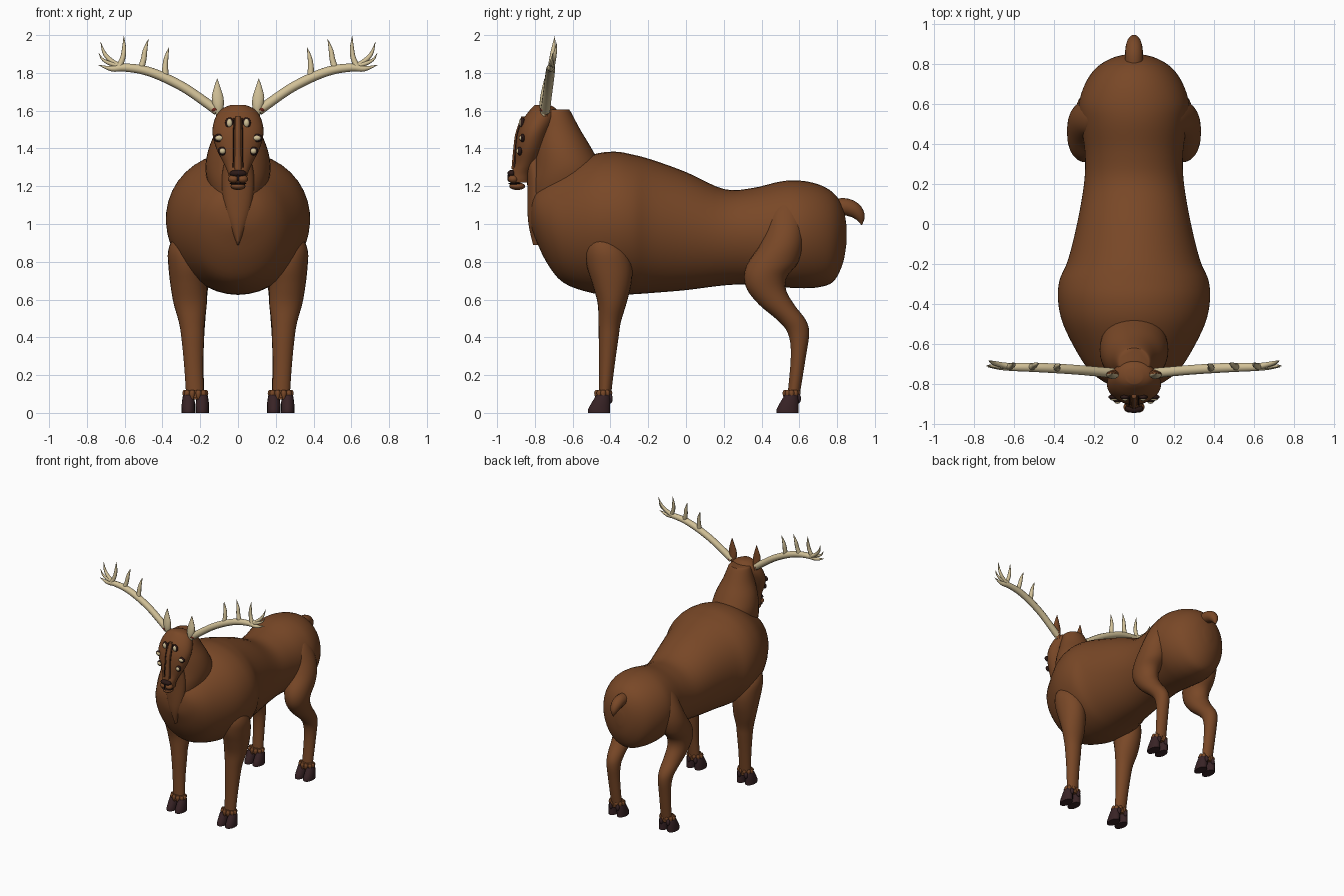
import bpy, bmesh, math
from mathutils import Vector

if "Cube" in bpy.data.objects:
    bpy.data.objects.remove(bpy.data.objects["Cube"])


def material(name, col):
    m = bpy.data.materials.new(name)
    m.use_nodes = True
    m.diffuse_color = (*col, 1)
    m.node_tree.nodes["Principled BSDF"].inputs["Base Color"].default_value = (*col, 1)
    return m


FUR = material("brown fur", (0.190, 0.064, 0.020))
CREAM = material("cream", (0.64, 0.53, 0.31))
HOOF = material("dark hoof", (0.040, 0.017, 0.019))
DARK = material("dark face marking", (0.025, 0.010, 0.008))
RED = material("dark red", (0.16, 0.022, 0.012))


def smooth_rings(rings, sub):
    """Catmull-Rom interpolation of rows of numbers."""
    out = []
    for i in range(len(rings) - 1):
        q = [rings[max(0, min(len(rings) - 1, i + k))] for k in (-1, 0, 1, 2)]
        for s in range(sub):
            t = s / sub
            out.append([0.5 * (2 * b + (c - a) * t + (2 * a - 5 * b + 4 * c - d) * t * t
                               + (3 * b - a - 3 * c + d) * t ** 3) for a, b, c, d in zip(*q)])
    return out + [list(rings[-1])]


def add_loft(bm, sections, n, egg=0.0):
    """Skin a list of (centre, u, v) ellipses and close the ends."""
    rows = []
    for c, u, v in sections:
        row = []
        for k in range(n):
            a = 2 * math.pi * k / n
            row.append(bm.verts.new(c + u * math.cos(a) * (1 + egg * math.sin(a)) + v * math.sin(a)))
        rows.append(row)
    for r, s in zip(rows, rows[1:]):
        for k in range(n):
            bm.faces.new((r[k], r[(k + 1) % n], s[(k + 1) % n], s[k]))
    bm.faces.new(rows[0])
    bm.faces.new(rows[-1])


def finish(name, bm, mats, mirror=False):
    bmesh.ops.recalc_face_normals(bm, faces=bm.faces)
    me = bpy.data.meshes.new(name)
    bm.to_mesh(me)
    bm.free()
    ob = bpy.data.objects.new(name, me)
    bpy.context.collection.objects.link(ob)
    for m in mats:
        me.materials.append(m)
    if mirror:
        ob.modifiers.new("Mirror", "MIRROR").use_mirror_merge = False
    bpy.ops.object.select_all(action="DESELECT")
    ob.select_set(True)
    bpy.context.view_layer.objects.active = ob
    bpy.ops.object.shade_smooth_by_angle(angle=math.radians(45))
    return ob


def upright(bm, rings, n=24, sub=4):
    """Rows are (z, front y, back y, centre x, half width)."""
    add_loft(bm, [(Vector((x, (f + b) / 2, z)), Vector((max(w, .001), 0, 0)),
                   Vector((0, max((b - f) / 2, .001), 0)))
                  for z, f, b, x, w in smooth_rings(rings, sub)], n)


def stack(name, rings, mat=FUR, mirror=False, n=24, sub=4):
    bm = bmesh.new()
    upright(bm, rings, n, sub)
    return finish(name, bm, [mat], mirror)


def tube(bm, rings, n=10, sub=4, side=Vector((0, 1, 0))):
    """Rows are (x, y, z, radius), swept along the path."""
    rows = smooth_rings(rings, sub)
    pts = [Vector(r[:3]) for r in rows]
    out = []
    for i, r in enumerate(rows):
        t = (pts[min(i + 1, len(pts) - 1)] - pts[max(i - 1, 0)]).normalized()
        u = side.cross(t).normalized()
        rad = max(r[3], .001)
        out.append((pts[i], u * rad, t.cross(u) * rad))
    add_loft(bm, out, n)


def blobs(name, items, mat, mirror=False):
    """Ellipsoids given as (x, y, z, rx, ry, rz)."""
    bm = bmesh.new()
    for x, y, z, *r in items:
        new = bmesh.ops.create_uvsphere(bm, u_segments=16, v_segments=10, radius=1)["verts"]
        bmesh.ops.scale(bm, vec=r, verts=new)
        bmesh.ops.translate(bm, vec=(x, y, z), verts=new)
    return finish(name, bm, [mat], mirror)


# Torso: rows are (y, top z, bottom z, half width)
torso = [(-.825, 1.10, 1.0, .03), (-.80, 1.17, .93, .13), (-.74, 1.23, .80, .215),
         (-.65, 1.29, .69, .28), (-.5, 1.365, .635, .355), (-.38, 1.383, .625, .38),
         (-.28, 1.367, .628, .372), (-.18, 1.34, .635, .33), (0, 1.275, .65, .285),
         (.2, 1.185, .675, .25), (.35, 1.19, .68, .245), (.5, 1.225, .667, .265),
         (.6, 1.23, .66, .275), (.7, 1.21, .665, .245), (.78, 1.165, .695, .19),
         (.83, 1.09, .79, .11), (.85, .99, .9, .03)]
bm = bmesh.new()
add_loft(bm, [(Vector((0, y, (t + b) / 2)), Vector((w, 0, 0)), Vector((0, 0, (t - b) / 2)))
              for y, t, b, w in smooth_rings(torso, 4)], 40, egg=.06)
finish("torso", bm, [FUR])

# Neck and throat
stack("neck", [(1.607, -.75, -.62, 0, .075), (1.59, -.77, -.608, 0, .088), (1.5, -.79, -.56, 0, .115),
               (1.4, -.80, -.50, 0, .155), (1.3, -.81, -.45, 0, .172), (1.2, -.825, -.45, 0, .155),
               (1.05, -.82, -.5, 0, .10), (.95, -.79, -.6, 0, .05)], n=32)
stack("throat", [(1.38, -.86, -.76, 0, .06), (1.25, -.842, -.75, 0, .085), (1.1, -.84, -.75, 0, .075),
                 (1.0, -.834, -.75, 0, .05), (.89, -.81, -.75, 0, .004)])

# Head, with jaw and nose bridge
stack("head", [(1.63, -.80, -.72, 0, .04), (1.605, -.825, -.685, 0, .092), (1.55, -.865, -.69, 0, .125),
               (1.48, -.892, -.72, 0, .135), (1.40, -.903, -.75, 0, .115), (1.32, -.908, -.79, 0, .075),
               (1.27, -.925, -.82, 0, .053), (1.235, -.932, -.83, 0, .046), (1.22, -.93, -.83, 0, .042)], n=32)
blobs("muzzle", [(.023, -.915, 1.238, .03, .028, .022), (-.023, -.915, 1.238, .03, .028, .022),
                 (0, -.893, 1.2, .04, .042, .02)], FUR)
stack("nose_bridge", [(1.57, -.872, -.85, 0, .012), (1.48, -.903, -.87, 0, .017),
                      (1.4, -.914, -.88, 0, .017), (1.29, -.924, -.89, 0, .02)], n=12)
stack("bridge_line", [(1.56, -.872, -.84, .021, .003), (1.48, -.896, -.86, .023, .004),
                      (1.4, -.906, -.87, .023, .004), (1.3, -.914, -.88, .026, .003)],
      DARK, mirror=True, n=8)
blobs("nose", [(0, -.922, 1.268, .046, .023, .019), (0, -.94, 1.245, .006, .006, .02)], DARK)
blobs("mouth", [(0, -.905, 1.214, .045, .035, .006)], DARK)

# Three pairs of eyes with dark rims
eyes = [(.045, -.868, 1.535, .015, .022), (.1, -.867, 1.455, .021, .014), (.082, -.882, 1.386, .016, .015)]
blobs("eye_rims", [(x, y + .002, z, a + .008, .013, b + .008) for x, y, z, a, b in eyes], DARK, True)
blobs("eyes", [(x, y - .004, z, a, .013, b) for x, y, z, a, b in eyes], CREAM, True)

# Ears: cream inside, fur behind
bm = bmesh.new()
upright(bm, [(1.57, -.765, -.73, .1, .014), (1.62, -.775, -.73, .104, .028), (1.67, -.772, -.735, .108, .031),
             (1.72, -.762, -.738, .11, .018), (1.77, -.75, -.745, .11, .001)], n=16)
bmesh.ops.recalc_face_normals(bm, faces=bm.faces)
for f in bm.faces:
    f.material_index = 1 if f.normal.y < -.15 else 0
finish("ears", bm, [FUR, CREAM], True)

# Antlers: a main beam and its tines, as (x, z, radius)
beams = [
    [(.11, 1.60, .026), (.2, 1.665, .025), (.29, 1.725, .025), (.4, 1.78, .025), (.5, 1.815, .024),
     (.6, 1.828, .021), (.67, 1.822, .014), (.738, 1.842, .001)],
    [(.385, 1.78, .018), (.385, 1.84, .015), (.378, 1.89, .01), (.365, 1.935, .001)],
    [(.515, 1.82, .018), (.50, 1.87, .015), (.492, 1.92, .012), (.475, 1.978, .001)],
    [(.63, 1.83, .017), (.61, 1.88, .014), (.603, 1.93, .011), (.605, 1.995, .001)],
    [(.61, 1.83, .018), (.66, 1.855, .014), (.705, 1.9, .01), (.727, 1.962, .001)],
    [(.645, 1.84, .012), (.69, 1.855, .01), (.72, 1.875, .006), (.737, 1.905, .001)],
]
bm = bmesh.new()
for k, path in enumerate(beams):
    tube(bm, [(x, -.745 + .13 * (z - 1.6) + (.015 if k == 4 else 0) * (x - .6) / .13, z, r)
              for x, z, r in path])
finish("antlers", bm, [CREAM], True)
blobs("antler_burrs", [(.122, -.745, 1.607, .026, .027, .018)], RED, True)

# Tail
bm = bmesh.new()
tube(bm, [(0, .80, 1.09, .045), (0, .85, 1.09, .045), (0, .895, 1.07, .04), (0, .922, 1.035, .026),
          (0, .93, .995, .002)], n=16, side=Vector((1, 0, 0)))
finish("tail", bm, [FUR])

# Legs
stack("front_legs", [(.935, -.47, -.42, .29, .02), (.91, -.51, -.365, .285, .065), (.85, -.53, -.31, .278, .093),
                     (.77, -.523, -.285, .268, .1), (.68, -.495, -.29, .262, .096), (.58, -.468, -.315, .253, .088),
                     (.48, -.463, -.345, .245, .068), (.4, -.462, -.357, .24, .06), (.25, -.46, -.378, .235, .05),
                     (.07, -.462, -.40, .227, .046)], mirror=True)
stack("hind_legs", [(1.115, .50, .56, .20, .02), (1.06, .45, .61, .205, .055), (.97, .425, .625, .215, .09),
                    (.88, .385, .62, .225, .105), (.79, .325, .59, .235, .1), (.72, .308, .535, .24, .09),
                    (.65, .325, .53, .24, .08), (.57, .39, .575, .237, .07), (.49, .485, .635, .233, .06),
                    (.42, .54, .652, .23, .052), (.3, .555, .635, .228, .046), (.07, .535, .598, .222, .042)],
      mirror=True)

# Cloven hooves, dewclaws and fur cuffs
for name, dy in (("front", 0), ("hind", .997)):
    bm = bmesh.new()
    for dx in (-.037, .037):
        x = .226 + dx
        upright(bm, [(0, -.52, -.40, x, .036), (.02, -.519, -.40, x, .036), (.06, -.497, -.40, x, .034),
                     (.095, -.475, -.405, x, .028)], n=14, sub=2)
    bmesh.ops.translate(bm, vec=(0, dy, 0), verts=bm.verts)
    finish(name + "_hooves", bm, [HOOF], True)
    blobs(name + "_dewclaws", [(.226 + s * .03, -.402 + dy, .075, .015, .014, .025) for s in (-1, 1)], HOOF, True)
    bm = bmesh.new()
    for k in range(10):
        a = 2 * math.pi * k / 10
        x, y = .226 + .053 * math.cos(a), -.438 + dy + .034 * math.sin(a)
        tube(bm, [(x, y, .122, .008), (x, y, .105, .016), (x, y - .002, .07, .005)], n=8, sub=2)
    upright(bm, [(.12, -.472 + dy, -.405 + dy, .226, .05), (.08, -.475 + dy, -.40 + dy, .226, .058)], n=16, sub=1)
    finish(name + "_fur_cuffs", bm, [FUR], True)
